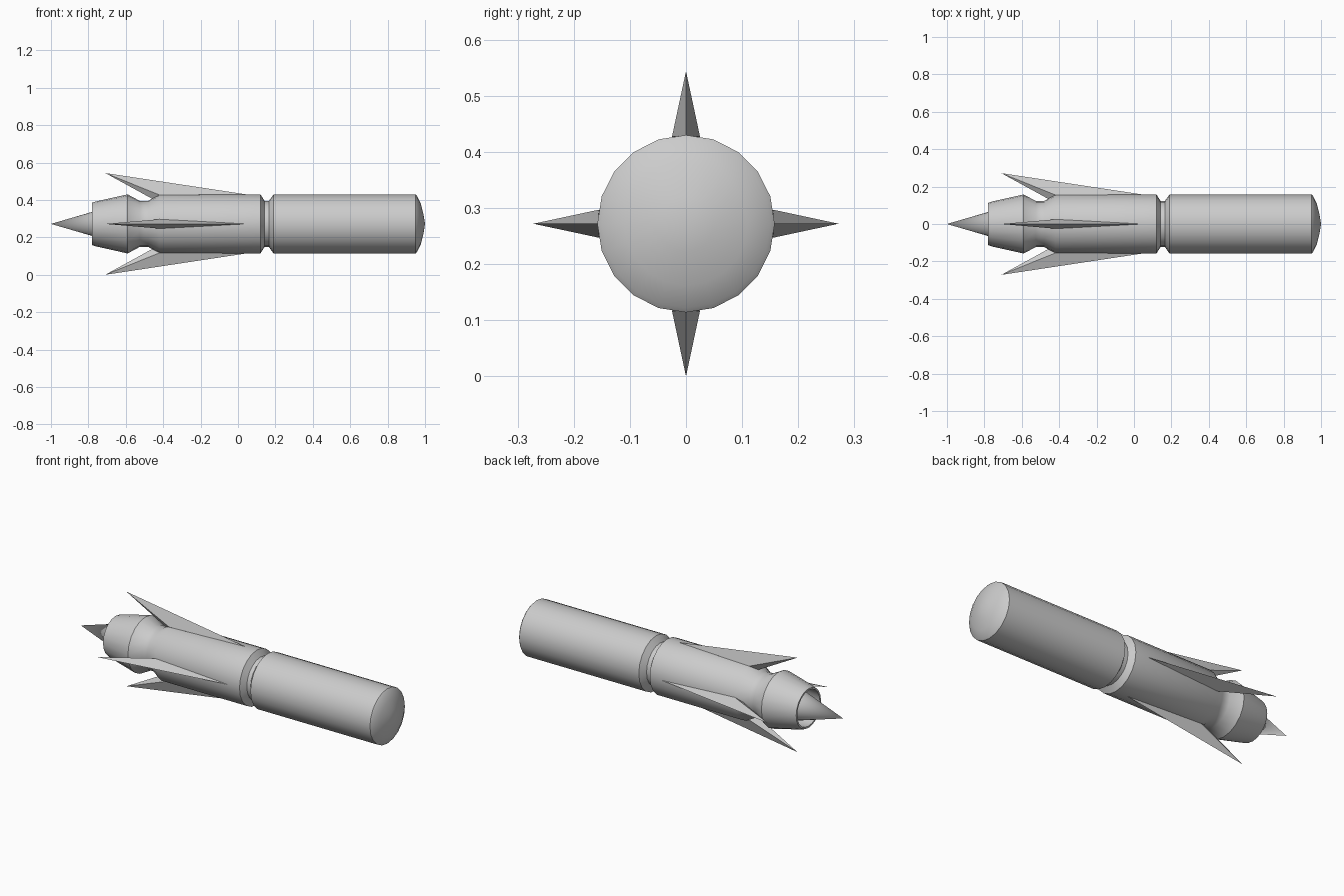
import bpy, bmesh, math
from math import sin, cos, pi

if "Cube" in bpy.data.objects:
    bpy.data.objects.remove(bpy.data.objects["Cube"])

AXIS_Z = 0.272
SIDES = 20


def finish(bm, name, angle=None):
    bmesh.ops.remove_doubles(bm, verts=bm.verts, dist=1e-5)
    bmesh.ops.recalc_face_normals(bm, faces=bm.faces)
    mesh = bpy.data.meshes.new(name)
    bm.to_mesh(mesh)
    bm.free()
    ob = bpy.data.objects.new(name, mesh)
    bpy.context.collection.objects.link(ob)
    ob.location.z = AXIS_Z
    if angle:
        bpy.ops.object.select_all(action='DESELECT')
        ob.select_set(True)
        bpy.context.view_layer.objects.active = ob
        bpy.ops.object.shade_smooth_by_angle(angle=math.radians(angle))
    return ob


def revolve(name, profile):
    """Turn an (x, radius) profile around the long axis."""
    bm = bmesh.new()
    vs = [bm.verts.new((x, 0, r)) for x, r in profile]
    es = [bm.edges.new(p) for p in zip(vs, vs[1:])]
    bmesh.ops.spin(bm, geom=vs + es, cent=(0, 0, 0), axis=(1, 0, 0),
                   angle=2 * pi, steps=SIDES, use_duplicate=False)
    return finish(bm, name, 30)


# Body: domed nose, waist groove, neck, flared nozzle with hollow interior
revolve("body", [
    (1.0, 0), (0.992, 0.05), (0.977, 0.11), (0.957, 0.15), (0.95, 0.158),
    (0.19, 0.158), (0.165, 0.123), (0.142, 0.123), (0.12, 0.158),
    (-0.42, 0.158), (-0.48, 0.123), (-0.525, 0.123), (-0.59, 0.158),
    (-0.76, 0.12), (-0.78, 0.113), (-0.78, 0.103), (-0.64, 0.115), (-0.64, 0)])

# Exhaust spike inside the nozzle
revolve("exhaust_spike", [(-1.0, 0), (-0.64, 0.105), (-0.64, 0)])

# Four swept fins, thickest near the trailing root
FIN = [(0.05, 0, 0.157), (-0.71, 0, 0.272), (-0.42, 0.025, 0.155),
       (-0.42, -0.025, 0.155), (-0.46, 0, 0.135)]
FACES = [(0, 1, 2), (0, 3, 1), (1, 4, 2), (1, 3, 4), (0, 2, 4), (0, 4, 3)]
for i, side in enumerate(("top", "left", "bottom", "right")):
    bm = bmesh.new()
    vs = [bm.verts.new(p) for p in FIN]
    for f in FACES:
        bm.faces.new([vs[k] for k in f])
    finish(bm, "fin_" + side).rotation_euler.x = i * pi / 2
